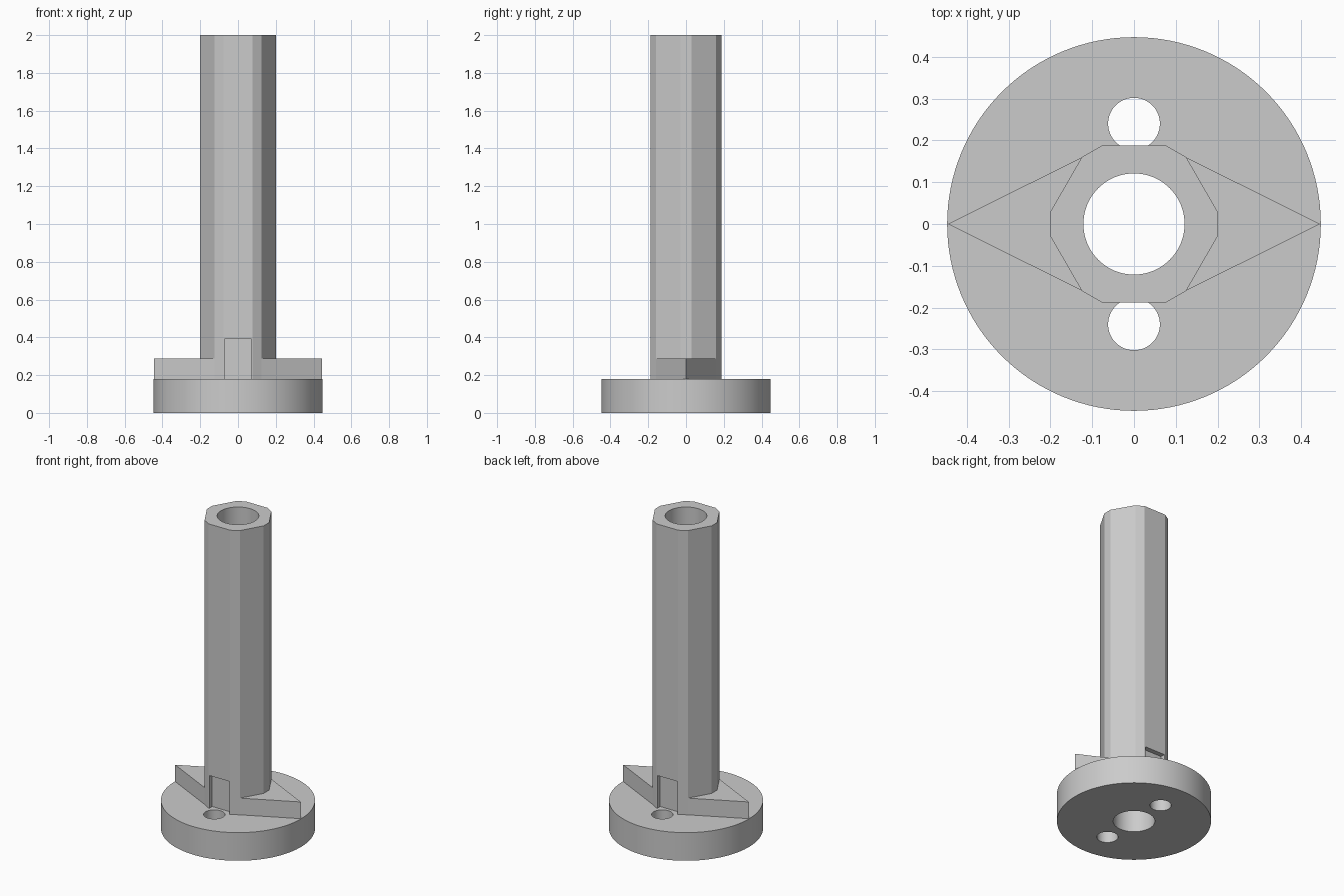
import bpy
import bmesh
from math import radians
from mathutils import Matrix, Vector

if "Cube" in bpy.data.objects:
    bpy.data.objects.remove(bpy.data.objects["Cube"], do_unlink=True)

RADIUS = 0.447      # base disc
BASE_TOP = 0.18
FLAT = 0.188        # centre to flat of the hexagonal column
CORNER = 0.201      # centre to the trimmed corner
BORE = 0.121

grey = bpy.data.materials.new("light grey")
grey.use_nodes = True
colour = (0.6, 0.6, 0.6, 1)
grey.diffuse_color = colour
grey.node_tree.nodes["Principled BSDF"].inputs["Base Color"].default_value = colour


def prism(name, outline, bottom, top):
    """Upright solid from a counter-clockwise outline."""
    bm = bmesh.new()
    face = bm.faces.new([bm.verts.new((x, y, bottom)) for x, y in outline])
    extruded = bmesh.ops.extrude_face_region(bm, geom=[face])["geom"]
    raised = [v for v in extruded if isinstance(v, bmesh.types.BMVert)]
    bmesh.ops.translate(bm, verts=raised, vec=(0, 0, top - bottom))
    bmesh.ops.recalc_face_normals(bm, faces=bm.faces)
    mesh = bpy.data.meshes.new(name)
    bm.to_mesh(mesh)
    bm.free()
    mesh.materials.append(grey)
    obj = bpy.data.objects.new(name, mesh)
    bpy.context.collection.objects.link(obj)
    return obj


def circle(radius, y=0, sides=96):
    arm = Vector((radius, 0, 0))
    points = [Matrix.Rotation(radians(360 * i / sides), 3, "Z") @ arm for i in range(sides)]
    return [(p.x, p.y + y) for p in points]


def select(obj):
    bpy.ops.object.select_all(action="DESELECT")
    obj.select_set(True)
    bpy.context.view_layer.objects.active = obj


def cut(obj, cutter):
    mod = obj.modifiers.new("cut", "BOOLEAN")
    mod.operation = "DIFFERENCE"
    mod.solver = "EXACT"
    mod.object = cutter
    select(obj)
    bpy.ops.object.modifier_apply(modifier=mod.name)
    bpy.data.objects.remove(cutter, do_unlink=True)


# Round base with centre bore and two screw holes
base = prism("base_disc", circle(RADIUS, sides=128), 0, BASE_TOP)
cut(base, prism("bore_cutter", circle(BORE), -1, 1))
for side in (-1, 1):
    cut(base, prism("screw_cutter", circle(0.062, side * 0.24, 48), -1, 1))

# Hexagonal column with trimmed corners
half = (FLAT / 0.8660254 - CORNER) * 1.7320508
outline = []
for i in range(6):
    turn = Matrix.Rotation(radians(60 * i), 3, "Z")
    for y in (-half, half):
        p = turn @ Vector((CORNER, y, 0))
        outline.append((p.x, p.y))
column = prism("hollow_column", outline, BASE_TOP, 2)
cut(column, prism("bore_cutter", circle(BORE), -1, 3))

# Shallow clearance recesses above the screw holes
for side in (-1, 1):
    near, far = sorted((side * 0.158, side * 0.3))
    box = [(-0.072, near), (0.072, near), (0.072, far), (-0.072, far)]
    cut(column, prism("recess_cutter", box, 0, 0.39))

# Pointed support fins on both sides
for name, side in (("left_fin", 1), ("right_fin", -1)):
    fin = [(0.445, 0), (0.11, 0.167), (0.13, 0), (0.11, -0.167)]
    prism(name, [(side * x, side * y) for x, y in fin], BASE_TOP, 0.287)

# Smooth round walls, crisp column edges
for obj in (base, column):
    select(obj)
    bpy.ops.object.shade_smooth_by_angle(angle=radians(20))
